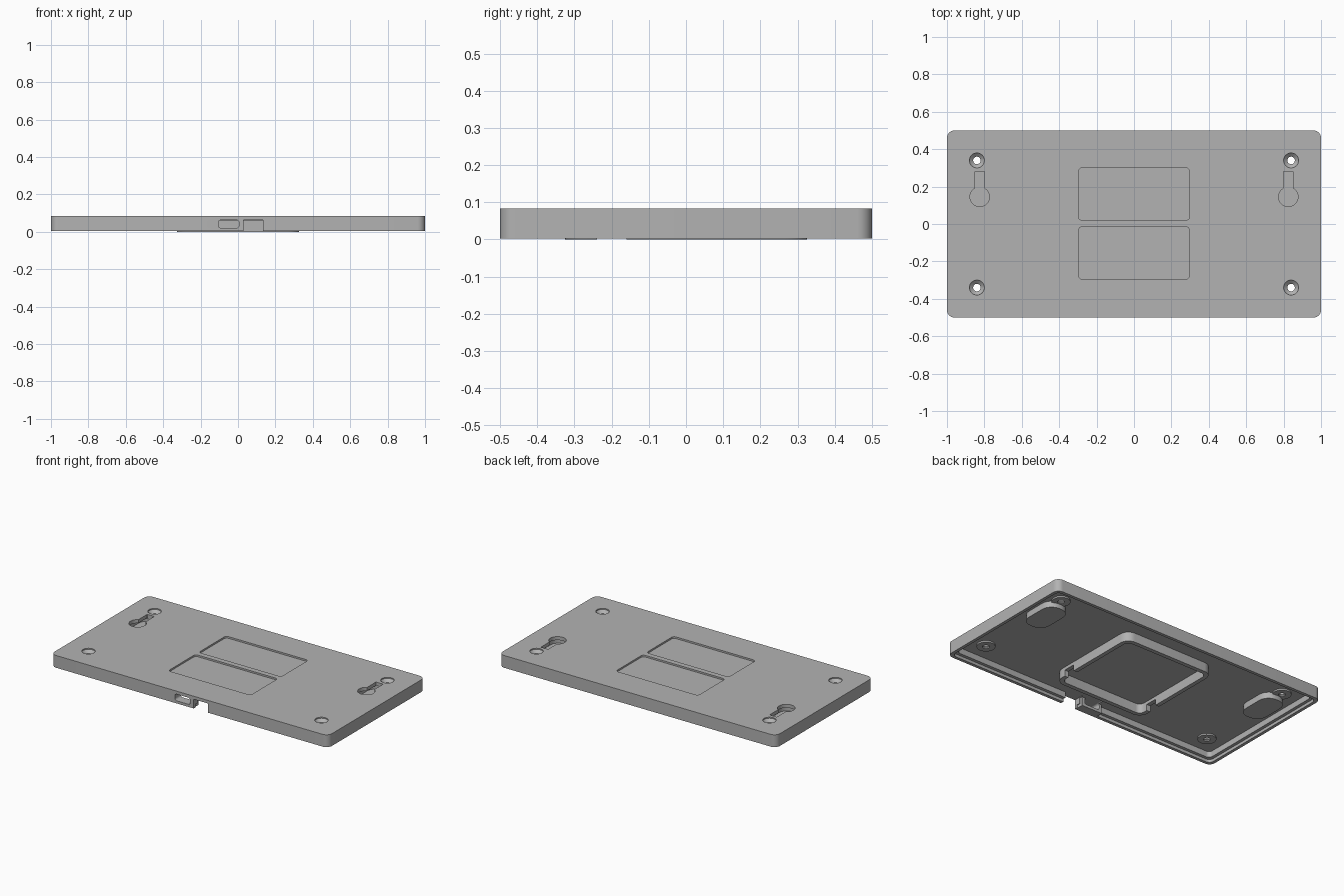
import bpy, bmesh, math

if "Cube" in bpy.data.objects:
    bpy.data.objects.remove(bpy.data.objects["Cube"])

H = 0.083        # overall height
CEIL = 0.06      # underside of the top plate
RIM = 0.003      # bottom of the outer walls

grey = bpy.data.materials.new("matte grey plastic")
grey.use_nodes = True
grey.diffuse_color = (0.45, 0.45, 0.45, 1)
grey.node_tree.nodes["Principled BSDF"].inputs["Base Color"].default_value = (0.45, 0.45, 0.45, 1)


def loft(name, rings):
    """Closed solid through rings of equal point count, bottom to top."""
    bm = bmesh.new()
    loops = [[bm.verts.new(p) for p in ring] for ring in rings]
    n = len(loops[0])
    for a, b in zip(loops, loops[1:]):
        for i in range(n):
            j = (i + 1) % n
            bm.faces.new((a[i], a[j], b[j], b[i]))
    bm.faces.new(loops[0][::-1])
    bm.faces.new(loops[-1])
    bmesh.ops.recalc_face_normals(bm, faces=bm.faces)
    mesh = bpy.data.meshes.new(name)
    bm.to_mesh(mesh)
    bm.free()
    mesh.materials.append(grey)
    obj = bpy.data.objects.new(name, mesh)
    bpy.context.collection.objects.link(obj)
    return obj


def block(name, x0, x1, y0, y1, z0, z1, r, upright=True):
    """Rounded rectangle prism, along z or (upright=False) along y."""
    a0, a1, b0, b1 = (x0, x1, y0, y1) if upright else (x0, x1, z0, z1)
    outline = []
    for k, (cx, cy) in enumerate([(a1 - r, b1 - r), (a0 + r, b1 - r), (a0 + r, b0 + r), (a1 - r, b0 + r)]):
        for s in range(9):
            t = (k + s / 8) * math.pi / 2
            outline.append((cx + r * math.cos(t), cy + r * math.sin(t)))
    if upright:
        return loft(name, [[(a, b, z) for a, b in outline] for z in (z0, z1)])
    return loft(name, [[(a, y, b) for a, b in outline] for y in (y0, y1)])


def turned(name, x, y, profile, n=32):
    """Round solid from (radius, height) pairs."""
    angles = [2 * math.pi * i / n for i in range(n)]
    return loft(name, [[(x + r * math.cos(t), y + r * math.sin(t), z) for t in angles] for r, z in profile])


def boolean(obj, cutter, operation="DIFFERENCE"):
    mod = obj.modifiers.new("cut", "BOOLEAN")
    mod.operation = operation
    mod.solver = "EXACT"
    mod.object = cutter
    bpy.ops.object.select_all(action="DESELECT")
    bpy.context.view_layer.objects.active = obj
    obj.select_set(True)
    bpy.ops.object.modifier_apply(modifier=mod.name)
    bpy.data.objects.remove(cutter)


# Outer shell, hollow from below with a stepped lip
cover = block("cover_shell", -1, 1, -0.5, 0.5, RIM, H, 0.04)
boolean(cover, block("cavity", -0.96, 0.96, -0.46, 0.46, -0.1, CEIL, 0.025))
boolean(cover, block("lip_step", -0.98, 0.98, -0.48, 0.48, -0.1, 0.022, 0.03))

# Port housing behind the front wall
boolean(cover, block("port_housing", -0.125, 0.025, -0.49, -0.44, RIM, CEIL + 0.01, 0.004), "UNION")

# Compartment wall under the plate, with a cable notch on each side
boolean(cover, block("compartment_wall", -0.325, 0.325, -0.325, 0.325, 0, CEIL + 0.005, 0.06), "UNION")
boolean(cover, block("compartment_space", -0.298, 0.298, -0.298, 0.298, -0.1, CEIL, 0.035))
boolean(cover, block("cable_notch", -0.5, 0.5, -0.24, -0.16, -0.1, 0.035, 0.03))
for x in (-0.31, 0.31):
    boolean(cover, block("cable_notch", x - 0.05, x + 0.05, -0.24, -0.16, -0.1, 0.04, 0.002))

# Shallow label recesses in the top
for y0, y1 in ((0.02, 0.3), (-0.295, -0.015)):
    boolean(cover, block("label_recess", -0.297, 0.297, y0, y1, H - 0.011, H + 0.1, 0.02))

# Keyhole hangers with closed pockets beneath
for x in (-0.825, 0.825):
    boolean(cover, block("keyhole_boss", x - 0.078, x + 0.078, 0.055, 0.315, 0.02, CEIL + 0.005, 0.07), "UNION")
    boolean(cover, block("keyhole_pocket", x - 0.062, x + 0.062, 0.071, 0.299, 0.03, CEIL, 0.055))
    boolean(cover, turned("keyhole_round", x, 0.145, [(0.052, 0.05), (0.052, H + 0.1)]))
    boolean(cover, block("keyhole_slot", x - 0.026, x + 0.026, 0.15, 0.28, 0.05, H + 0.1, 0.003))

# Countersunk screw holes with short bosses
for x in (-0.84, 0.84):
    for y in (-0.34, 0.34):
        boolean(cover, turned("screw_boss", x, y, [(0.055, 0.05), (0.055, CEIL + 0.005)]), "UNION")
        boolean(cover, turned("screw_hole", x, y, [(0.02, 0), (0.02, 0.058), (0.04, 0.076), (0.04, H + 0.1)]))

# Front openings: rounded port and open cable slot
boolean(cover, block("port_opening", -0.105, 0.005, -0.6, -0.4, 0.02, 0.063, 0.014, False))
boolean(cover, block("cable_slot", 0.03, 0.135, -0.6, -0.43, -0.1, 0.063, 0.003, False))

bpy.ops.object.select_all(action="DESELECT")
cover.select_set(True)
bpy.context.view_layer.objects.active = cover
bpy.ops.object.shade_smooth_by_angle(angle=math.radians(30))
